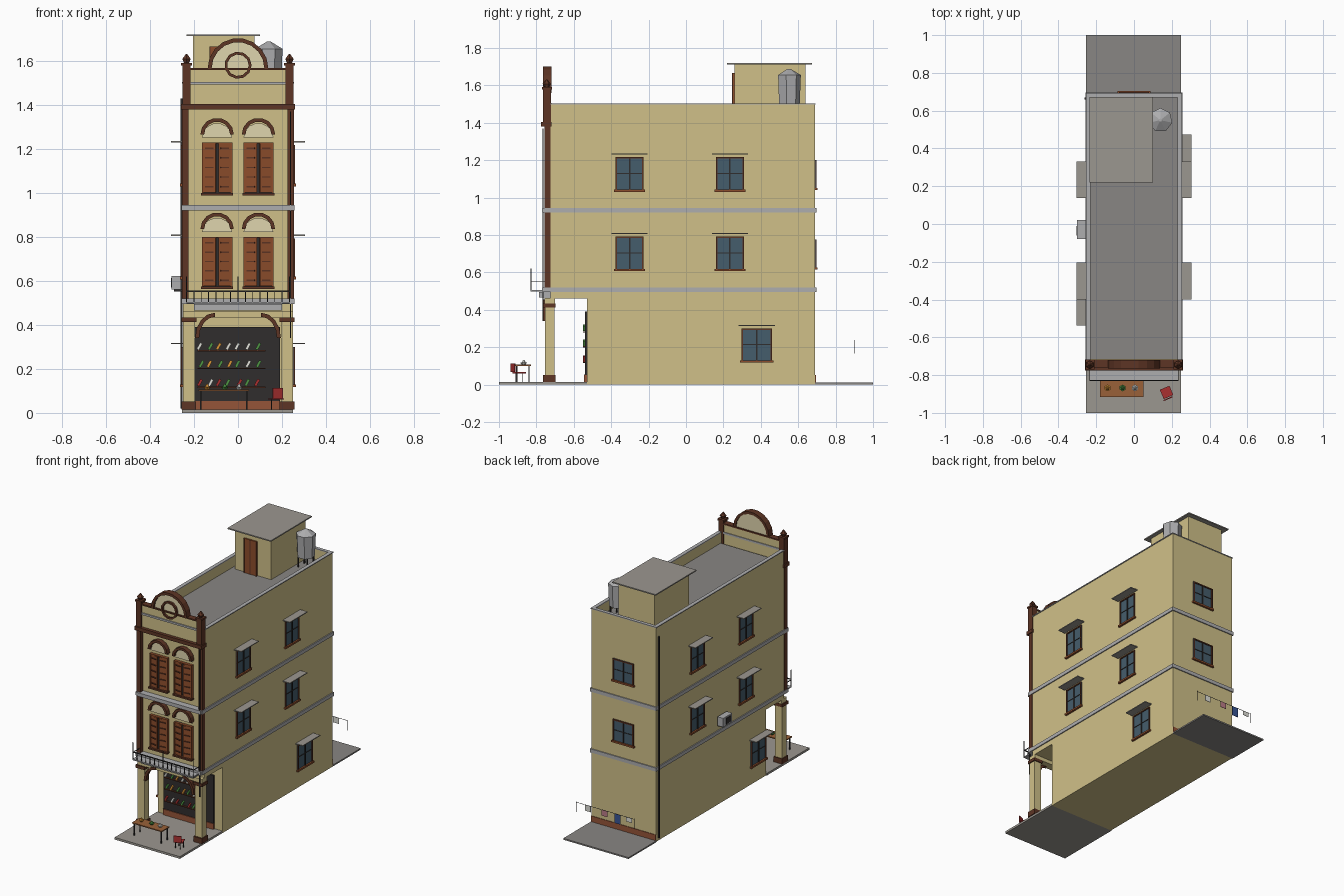
import bpy, bmesh, math, random
from mathutils import Matrix, Vector

if "Cube" in bpy.data.objects:
    bpy.data.objects.remove(bpy.data.objects["Cube"])
random.seed(4)

COL = dict(wall=(.63, .53, .25), pale=(.74, .66, .42), brown=(.11, .035, .018), shutter=(.27, .075, .025),
           dark=(.03, .027, .027), glass=(.06, .11, .15), grey=(.42, .42, .43), stone=(.33, .31, .28),
           roof=(.25, .24, .23), brick=(.3, .09, .04), red=(.4, .03, .03), wood=(.32, .12, .04),
           blue=(.04, .09, .3), white=(.75, .75, .7), green=(.08, .3, .06), orange=(.7, .3, .04), pink=(.5, .2, .25))
MATS = {}
for k, c in COL.items():
    MATS[k] = bpy.data.materials.new(k)
    MATS[k].diffuse_color = (*c, 1)


def finish(name, bm, mat):
    bmesh.ops.recalc_face_normals(bm, faces=bm.faces[:])
    me = bpy.data.meshes.new(name)
    bm.to_mesh(me)
    bm.free()
    me.materials.append(MATS[mat])
    ob = bpy.data.objects.new(name, me)
    bpy.context.collection.objects.link(ob)
    return ob


def box(name, x0, x1, y0, y1, z0, z1, mat, tilt=None):
    bm = bmesh.new()
    size = Matrix.Diagonal((abs(x1 - x0), abs(y1 - y0), abs(z1 - z0), 1))
    loc = Matrix.Translation(((x0 + x1) / 2, (y0 + y1) / 2, (z0 + z1) / 2))
    rot = Matrix.Rotation(tilt[0], 4, tilt[1]) if tilt else Matrix()
    bmesh.ops.create_cube(bm, size=1, matrix=loc @ rot @ size)
    return finish(name, bm, mat)


def wbox(name, wall, u0, u1, d0, d1, z0, z1, mat, tilt=None):
    """Box placed on a wall: u runs along it, d out of it."""
    if wall in 'LR':
        s = 1 if wall == 'R' else -1
        return box(name, s * (.25 + d0), s * (.25 + d1), u0, u1, z0, z1, mat, tilt)
    f = (lambda d: .69 + d) if wall == 'B' else (lambda d: -.725 - d)
    return box(name, u0, u1, f(d0), f(d1), z0, z1, mat, tilt)


def arch(name, cx, cz, rx, rz, t, y0, y1, mat, a0=0, a1=180, n=7):
    """Faceted arch band of thickness t, in the front plane."""
    bm = bmesh.new()
    closed = a1 - a0 == 360
    rings = []
    for i in range(n + (0 if closed else 1)):
        a = math.radians(a0 + (a1 - a0) * i / n)
        c, s = math.cos(a), math.sin(a)
        rings.append([bm.verts.new((cx + (rx - k) * c, y, cz + (rz - k) * s))
                      for k, y in ((0, y0), (0, y1), (t, y1), (t, y0))])
    for i in range(n):
        p, q = rings[i], rings[(i + 1) % len(rings)]
        for j in range(4):
            bm.faces.new((p[j], p[j - 1], q[j - 1], q[j]))
    if not closed:
        bm.faces.new(rings[0])
        bm.faces.new(rings[-1])
    return finish(name, bm, mat)


def fan(name, cx, cz, rx, rz, y0, y1, mat, n=7):
    """Solid half ellipse."""
    bm = bmesh.new()
    vs = [bm.verts.new((cx + rx * math.cos(math.pi * i / n), y0, cz + rz * math.sin(math.pi * i / n))) for i in range(n + 1)]
    r = bmesh.ops.extrude_face_region(bm, geom=[bm.faces.new(vs)])
    bmesh.ops.translate(bm, vec=(0, y1 - y0, 0), verts=[v for v in r['geom'] if isinstance(v, bmesh.types.BMVert)])
    return finish(name, bm, mat)


def cone(name, x, y, z0, z1, r0, r1, mat, n=7):
    bm = bmesh.new()
    bmesh.ops.create_cone(bm, cap_ends=True, segments=n, radius1=r0, radius2=r1, depth=z1 - z0,
                          matrix=Matrix.Translation((x, y, (z0 + z1) / 2)))
    return finish(name, bm, mat)


# ground slabs and porch floor
box('front_pavement', -.255, .25, -1, -.53, 0, .015, 'stone')
box('back_yard', -.255, .25, .69, 1, 0, .01, 'roof')
# main masses
box('ground_floor', -.25, .25, -.53, .69, 0, .46, 'wall')
box('upper_floors', -.25, .25, -.725, .69, .46, 1.42, 'wall')
box('roof_deck', -.235, .235, -.715, .675, 1.42, 1.425, 'roof')
for s, n in ((-1, 'left'), (1, 'right')):
    box(n + '_parapet', s * .232, s * .25, -.725, .69, 1.42, 1.497, 'wall')
    box(n + '_coping', s * .229, s * .255, -.725, .693, 1.497, 1.503, 'grey')
box('back_parapet', -.232, .232, .672, .69, 1.42, 1.497, 'wall')
box('back_coping', -.229, .229, .669, .693, 1.497, 1.503, 'grey')
# string courses round the building
for z in (.495, .92):
    for s in (-1, 1):
        box('side_band', s * .249, s * .257, -.765, .697, z, z + .025, 'grey')
    box('front_band', -.249, .249, -.77, -.725, z, z + .025, 'grey')
    box('back_band', -.249, .249, .69, .697, z, z + .025, 'grey')
box('back_plinth', -.25, .25, .69, .694, .01, .05, 'brick')


# plain windows with sun hoods
def window(wall, u, z0, h, w=.15, hood=True):
    a, b = u - w / 2, u + w / 2
    wbox('window_glass', wall, a, b, 0, .003, z0, z0 + h, 'glass')
    for p in (a, b - .008):
        wbox('window_jamb', wall, p, p + .008, 0, .009, z0, z0 + h, 'brown')
    wbox('window_head', wall, a, b, 0, .009, z0 + h - .008, z0 + h, 'brown')
    wbox('window_sill', wall, a - .007, b + .007, 0, .014, z0 - .005, z0 + .007, 'shutter')
    wbox('window_mullion', wall, u - .004, u + .004, 0, .008, z0, z0 + h, 'dark')
    wbox('window_transom', wall, a, b, 0, .006, z0 + h * .5, z0 + h * .5 + .005, 'dark')
    if hood:
        wbox('window_hood', wall, u - .097, u + .097, 0, .055, z0 + h + .012, z0 + h + .018, 'stone')


for wall in 'LR':
    for u in (-.302, .235):
        window(wall, u, 1.035, .183)
        window(wall, u, .612, .18)
    window(wall, -.44 if wall == 'L' else .378, .122, .178, .165)
for z in (1.045, .62):
    window('B', 0, z, .155, .16, False)

# shuttered front windows with arched hoods
for z0, h in ((.995, .235), (.57, .23)):
    for cx in (-.095, .093):
        wbox('shutter_recess', 'F', cx - .068, cx + .068, 0, .006, z0, z0 + h, 'dark')
        for s in (-1, 1):
            wbox('shutter_jamb', 'F', cx + s * .062, cx + s * .069, 0, .02, z0, z0 + h, 'shutter')
            wbox('shutter_leaf', 'F', cx + s * .006, cx + s * .062, .012, .02, z0 + .006, z0 + h - .006, 'shutter',
                 (s * .18, 'Z'))
            for k in range(5):
                zz = z0 + .03 + k * (h - .06) / 4
                wbox('shutter_slat', 'F', cx + s * .016, cx + s * .054, .016, .026, zz, zz + .006, 'brown', (s * .18, 'Z'))
        wbox('shutter_head', 'F', cx - .069, cx + .069, 0, .02, z0 + h - .006, z0 + h, 'shutter')
        wbox('shutter_sill', 'F', cx - .073, cx + .073, 0, .03, z0 - .007, z0 + .004, 'brown')
        fan('tympanum', cx, z0 + h + .022, .068, .065, -.737, -.725, 'pale')
        arch('window_hood_arch', cx, z0 + h + .035, .076, .076, .017, -.757, -.725, 'brown')

# pilasters, cornice, posts and finials
for s in (-1, 1):
    box('pilaster', s * .226, s * .254, -.757, -.725, .52, 1.38, 'brown')
    x = s * .234
    box('parapet_post', x - .019, x + .019, -.765, -.722, 1.405, 1.585, 'brown')
    box('post_cap', x - .024, x + .024, -.77, -.717, 1.578, 1.59, 'brown')
    cone('finial_base', x, -.745, 1.588, 1.608, .012, .022, 'brown', 6)
    cone('finial_tip', x, -.745, 1.608, 1.632, .022, .003, 'brown', 6)
    # porch columns and braces
    x = s * .223
    box('porch_column', x - .027, x + .027, -.755, -.703, .015, .46, 'wall')
    box('column_base', x - .033, x + .033, -.765, -.697, .015, .052, 'brown')
    box('column_capital', x - .034, x + .034, -.765, -.697, .413, .434, 'brown')
    arch('porch_brace', s * .105, .34, .09, .115, .018, -.765, -.74, 'brown', *((0, 90) if s > 0 else (90, 180)), n=4)
box('cornice', -.26, .26, -.775, -.718, 1.38, 1.405, 'brown')
box('front_parapet', -.216, .216, -.752, -.725, 1.405, 1.56, 'wall')
box('parapet_band', -.216, .216, -.76, -.72, 1.492, 1.505, 'grey')
box('parapet_cap', -.216, .216, -.76, -.718, 1.558, 1.567, 'brown')
fan('gable_disc', 0, 1.565, .125, .125, -.75, -.727, 'pale', 9)
arch('gable_arch', 0, 1.565, .138, .138, .018, -.765, -.72, 'brown', n=9)
arch('gable_ring', 0, 1.58, .062, .062, .013, -.765, -.748, 'brown', 0, 360, 11)

# porch beam, balcony and railing
box('porch_beam', -.25, .25, -.757, -.7, .434, .462, 'wall')
box('balcony_edge', -.2, .2, -.785, -.725, .465, .495, 'grey')
box('balcony_slab', -.235, .235, -.832, -.725, .497, .505, 'grey')
for s in (-1, 1):
    box('side_rail', s * .232, s * .236, -.83, -.725, .548, .552, 'dark')
box('top_rail', -.236, .236, -.832, -.826, .55, .556, 'dark')
for i in range(15):
    x = -.234 + i * .468 / 14
    box('railing_bar', x - .002, x + .002, -.831, -.827, .505, .62 if i % 7 == 0 else .552, 'dark')

# shop front with stocked shelves
box('shop_opening', -.2, .19, -.54, -.53, .05, .39, 'dark')
box('shop_plinth', -.2, .19, -.545, -.53, .015, .055, 'brick')
goods = [('red', 'white', 'green'), ('orange', 'green', 'white'), ('blue', 'green', 'white', 'orange')]
for z, cols in zip((.12, .205, .285), goods):
    box('shop_shelf', -.185, .125, -.552, -.54, z - .006, z, 'brown')
    for i in range(7):
        x = -.17 + i * .043 + random.uniform(-.006, .006)
        box('shelf_goods', x - .006, x + .006, -.552, -.541, z + .001, z + .034, random.choice(cols), (.5, 'Y'))

# table with fruit, and chair
box('table_top', -.18, .05, -.915, -.83, .1, .107, 'wood')
for x in (-.17, .04):
    for y in (-.905, -.84):
        box('table_leg', x - .003, x + .003, y - .003, y + .003, .015, .1, 'dark')
for x, c in ((-.14, 'orange'), (-.06, 'green'), (.005, 'white')):
    cone('bowl', x, -.868, .107, .117, .01, .018, c, 6)
    cone('fruit', x, -.868, .117, .132, .012, .004, c, 5)
box('chair_seat', .145, .2, -.918, -.865, .06, .066, 'red', (.4, 'Z'))
box('chair_back', .155, .205, -.928, -.922, .066, .112, 'red', (.4, 'Z'))
for x in (.153, .19):
    for y in (-.91, -.873):
        box('chair_leg', x - .002, x + .002, y - .002, y + .002, .015, .062, 'dark')

# rooftop stair house and tank
box('stair_house', -.205, .075, .26, .64, 1.42, 1.712, 'wall')
box('stair_house_roof', -.235, .1, .22, .673, 1.712, 1.72, 'stone')
box('stair_house_door', -.13, -.03, .25, .26, 1.425, 1.665, 'shutter')
for x in (-.13, -.083, -.036):
    box('door_stile', x, x + .006, .246, .26, 1.425, 1.665, 'brown')
cone('water_tank', .14, .55, 1.5, 1.655, .058, .064, 'grey')
cone('tank_lid', .14, .55, 1.655, 1.688, .064, .008, 'grey')
for dx in (-.035, .035):
    for dy in (-.035, .035):
        box('tank_leg', .136 + dx, .144 + dx, .546 + dy, .554 + dy, 1.425, 1.5, 'dark')

# cooling unit, pipes
box('cooling_unit', -.302, -.258, -.08, .02, .56, .622, 'grey')
box('cooling_grille', -.305, -.302, -.06, -.01, .57, .612, 'dark')
for y in (-.065, .005):
    box('unit_bracket', -.29, -.25, y, y + .005, .552, .56, 'dark')
box('left_drainpipe', -.262, -.252, .66, .67, .02, 1.43, 'dark')
box('front_drainpipe', .236, .242, -.768, -.762, .34, 1.37, 'dark')

# washing line behind
box('washing_line', -.23, .22, .899, .901, .232, .234, 'dark')
for x in (-.23, .22):
    box('line_end', x - .001, x + .001, .899, .901, .165, .238, 'dark')
for x, c, h in ((.13, 'white', .04), (0, 'pink', .04), (-.1, 'blue', .065), (-.19, 'white', .03)):
    box('hung_cloth', x - .023, x + .023, .899, .901, .232 - h, .232, c)

for m in bpy.data.materials:
    if m.users and not m.is_grease_pencil:
        m.use_nodes = True
        m.node_tree.nodes["Principled BSDF"].inputs["Base Color"].default_value = m.diffuse_color
